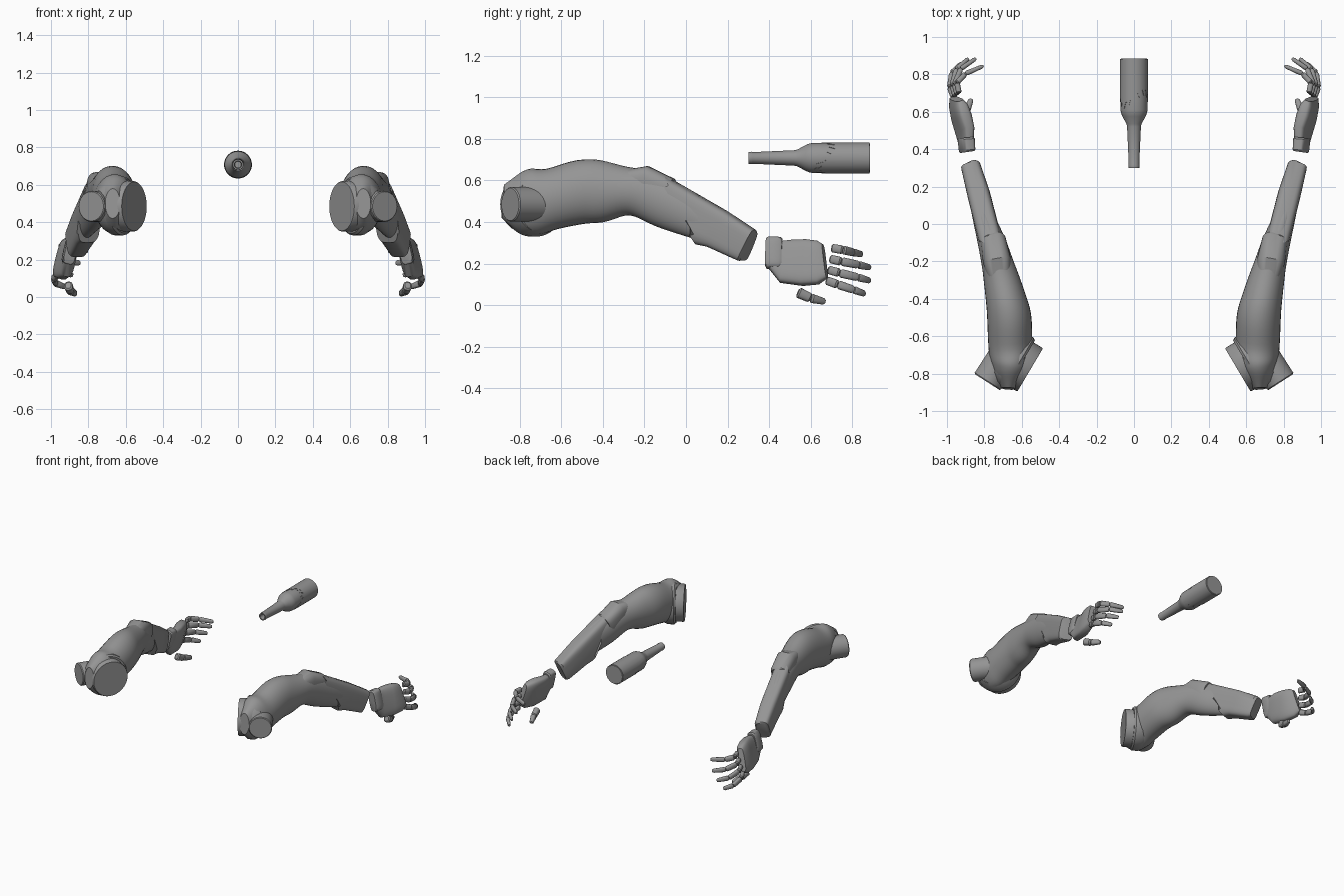
import bpy, bmesh, math
from mathutils import Vector

if "Cube" in bpy.data.objects:
    bpy.data.objects.remove(bpy.data.objects["Cube"])

grey = bpy.data.materials.new("plain_grey")
grey.use_nodes = True
GREY = (0.3, 0.3, 0.3, 1)
grey.diffuse_color = GREY
grey.node_tree.nodes["Principled BSDF"].inputs["Base Color"].default_value = GREY


def finish(name, bm, mirror=True, angle=35):
    """Turn a bmesh into a shaded object, mirrored to the other arm if wanted."""
    bmesh.ops.recalc_face_normals(bm, faces=bm.faces)
    mesh = bpy.data.meshes.new(name)
    bm.to_mesh(mesh)
    bm.free()
    for p in mesh.polygons:
        p.use_smooth = True
    mesh.set_sharp_from_angle(angle=math.radians(angle))
    mesh.materials.append(grey)
    obj = bpy.data.objects.new(name, mesh)
    bpy.context.collection.objects.link(obj)
    if mirror:
        obj.modifiers.new("other_arm", "MIRROR").use_axis[0] = True
    return obj


def bridge(bm, rings):
    """Skin a list of vertex rings and cap both ends."""
    n = len(rings[0])
    for a, b in zip(rings, rings[1:]):
        for i in range(n):
            bm.faces.new((a[i], a[(i + 1) % n], b[(i + 1) % n], b[i]))
    bm.faces.new(rings[0])
    bm.faces.new(rings[-1])


def smooth_sections(sections, steps):
    """Catmull-Rom interpolation of (x, y, z, half width, half height)."""
    out = []
    s = [Vector(v) for v in sections]
    for i in range(len(s) - 1):
        a, b, c, d = s[max(i - 1, 0)], s[i], s[i + 1], s[min(i + 2, len(s) - 1)]
        for k in range(steps):
            t = k / steps
            out.append(b + (c - a) * (t / 2)
                       + (a * 2 - b * 5 + c * 4 - d) * (t * t / 2)
                       + (b * 3 - a - c * 3 + d) * (t ** 3 / 2))
    return out + [s[-1]]


def loft(name, sections, up=(0, 0, 1), power=2, sides=32, steps=1, shift=None):
    """Superelliptic sections along a path; shift slides the first ring."""
    secs = smooth_sections(sections, steps) if steps > 1 else [Vector(s) for s in sections]
    pts = [Vector(s[:3]) for s in secs]
    bm = bmesh.new()
    rings = []
    for i, s in enumerate(secs):
        tan = (pts[min(i + 1, len(pts) - 1)] - pts[max(i - 1, 0)]).normalized()
        side = tan.cross(Vector(up)).normalized()
        top = side.cross(tan)
        ring = []
        for k in range(sides):
            a = math.tau * k / sides
            c, q = math.cos(a), math.sin(a)
            u = math.copysign(abs(c) ** (2 / power), c)
            v = math.copysign(abs(q) ** (2 / power), q)
            p = pts[i] + side * (u * s[3]) + top * (v * s[4])
            if shift and i == 0:
                p += tan * shift(u, v)
            ring.append(bm.verts.new(p))
        rings.append(ring)
    bridge(bm, rings)
    return finish(name, bm)


def lathe(name, start, axis, profile, mirror=True, jag=None):
    """Revolve (distance, radius) pairs about an axis."""
    axis = Vector(axis).normalized()
    u = axis.cross(Vector((0, 0, 1))).normalized()
    v = u.cross(axis)
    bm = bmesh.new()
    rings = []
    for j, (d, r) in enumerate(profile):
        ring = []
        for k in range(48):
            a = math.tau * k / 48
            off = jag(a, k) if jag and j < 2 else 0
            ring.append(bm.verts.new(Vector(start) + axis * (d + off)
                                     + (u * math.cos(a) + v * math.sin(a)) * r))
        rings.append(ring)
    bridge(bm, rings)
    return finish(name, bm, mirror)


# Upper arm, running into the underside of the forearm
loft("upper_arm", [
    (.67, -.88, .50, .04, .08), (.665, -.80, .495, .09, .142),
    (.66, -.73, .497, .11, .16), (.662, -.64, .512, .117, .147),
    (.667, -.50, .545, .118, .154), (.685, -.40, .547, .108, .148),
    (.71, -.29, .548, .095, .118), (.73, -.21, .535, .085, .115),
    (.76, -.10, .488, .075, .118), (.80, .02, .433, .06, .105),
    (.84, .15, .362, .045, .075)], steps=4)

# Shoulder joint: inboard socket with collar, and outboard stub
inward = (.86, .51, 0)
lathe("shoulder_socket", (.555, -.78, .485), inward, [(0, .131), (.006, .135), (.12, .135)])
lathe("shoulder_collar", (.605, -.75, .487), inward,
      [(0, .146), (.012, .157), (.06, .157), (.10, .135)])
lathe("shoulder_stub", (.785, -.845, .485), (-.54, .84, 0),
      [(0, .078), (.006, .083), (.19, .083)])

# Elbow guard with a crisp front lip
loft("elbow_guard", [
    (.718, -.29, .575, .06, .075), (.732, -.20, .585, .076, .086),
    (.752, -.09, .535, .068, .08), (.755, -.08, .53, .06, .07)], power=3)


# Forearm casing with a stepped, slanted rear edge
def casing_edge(u, v):
    return -.16 * v + .018 * math.copysign(1, math.sin(9 * v))


loft("forearm_casing", [
    (.785, -.02, .455, .062, .112), (.828, .15, .367, .061, .097),
    (.868, .293, .288, .053, .084), (.873, .303, .283, .045, .075)],
    power=4, shift=casing_edge)

# Wrist and palm
lean = (-.25, 0, 1)
loft("wrist_cuff", [
    (.891, .385, .253, .03, .07), (.892, .392, .253, .034, .078),
    (.897, .45, .25, .036, .078), (.898, .462, .25, .03, .07)], lean, 4)
loft("palm", [
    (.894, .42, .25, .028, .068), (.90, .485, .212, .036, .11),
    (.922, .57, .205, .043, .113), (.94, .635, .205, .037, .106),
    (.95, .668, .212, .022, .085)], lean, 3.5)


# Fingers and thumb, each a chain of tapered segments
def digit(name, path, radii, flat):
    for i in range(len(path) - 1):
        a, b = Vector(path[i]), Vector(path[i + 1])
        r0, r1 = radii[i], radii[i + 1]
        rows = []
        for t, k in ((0, .65), (.1, 1), (.88, 1), (1, .65)):
            r = (r0 + (r1 - r0) * t) * k
            rows.append((*a.lerp(b, t), r * flat, r))
        loft(f"{name}_segment_{i + 1}", rows, power=2.6, sides=16)


def mix(a, b, t):
    return a + (b - a) * t


names = ("index_finger", "middle_finger", "ring_finger", "little_finger")
for i, name in enumerate(names):
    t = i / 3
    reach = (.845, .885, .885, .86)[i]
    z0 = .275 - .052 * i
    drop = mix(.03, .065, t)
    base = mix(.70, .675, t)
    digit(name, [
        (mix(.935, .965, t), base, z0),
        (mix(.947, .985, t), base + .055, z0 - drop * .3),
        (mix(.90, .975, t), mix(base, reach, .72), z0 - drop * .7),
        (mix(.805, .925, t), reach, z0 - drop)],
        (.02, .021, .019, .014), .72)
digit("thumb", [(.908, .538, .062), (.897, .60, .034), (.87, .668, .017)],
      (.026, .023, .015), .9)


# Bottle lying along y, with a recessed mouth and a torn label sleeve
lathe("bottle", (0, .30, .708), (0, 1, 0), [
    (.04, .017), (0, .02), (0, .028), (.015, .03), (.02, .028), (.22, .037),
    (.235, .04), (.275, .062), (.295, .07), (.31, .072), (.58, .072), (.585, .069)],
    mirror=False)


def torn_edge(a, k):
    return .035 * math.sin(2 * a) + (.012 if k % 3 else -.018)


lathe("bottle_sleeve", (0, .30, .708), (0, 1, 0),
      [(.37, .071), (.37, .0745), (.582, .0745), (.582, .071)],
      mirror=False, jag=torn_edge)
